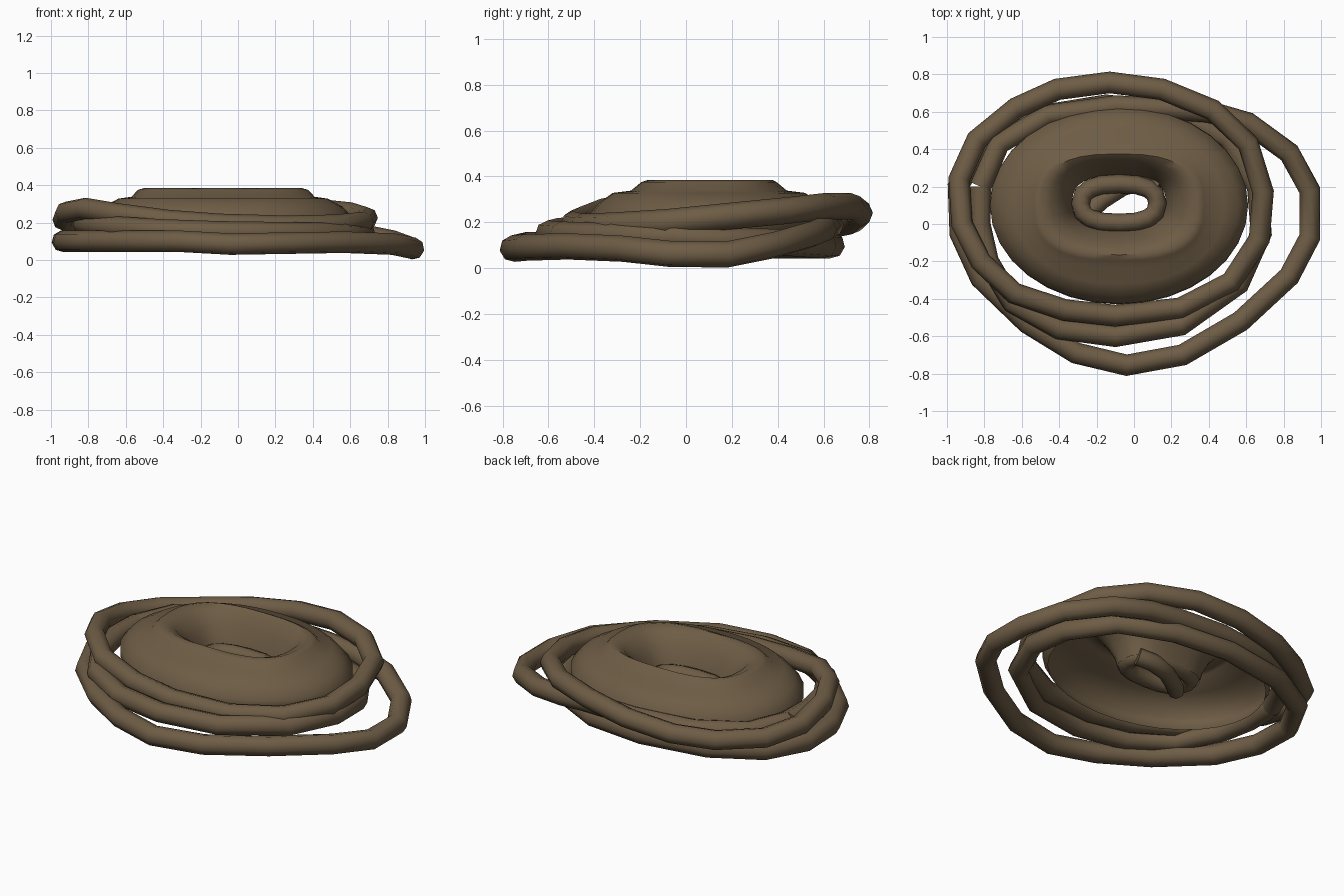
import bpy, bmesh, math

if "Cube" in bpy.data.objects:
    bpy.data.objects.remove(bpy.data.objects["Cube"])

mat = bpy.data.materials.new("rope brown")
mat.diffuse_color = (0.155, 0.108, 0.06, 1)
mat.use_nodes = True
mat.node_tree.nodes["Principled BSDF"].inputs["Base Color"].default_value = mat.diffuse_color


def finish(ob):
    ob.data.materials.clear()
    ob.data.materials.append(mat)
    bpy.ops.object.select_all(action='DESELECT')
    ob.select_set(True)
    bpy.context.view_layer.objects.active = ob
    bpy.ops.object.shade_smooth_by_angle(angle=math.radians(50))


def rope(name, pts, r=0.058, cyclic=False):
    """Sweep a round rope along a polyline."""
    cu = bpy.data.curves.new(name, 'CURVE')
    cu.dimensions = '3D'
    cu.bevel_depth = r
    cu.bevel_resolution = 2
    cu.use_fill_caps = True
    sp = cu.splines.new('POLY')
    sp.points.add(len(pts) - 1)
    for p, c in zip(sp.points, pts):
        p.co = (*c, 1)
    sp.use_cyclic_u = cyclic
    tmp = bpy.data.objects.new(name + "_path", cu)
    bpy.context.collection.objects.link(tmp)
    me = bpy.data.meshes.new_from_object(tmp.evaluated_get(bpy.context.evaluated_depsgraph_get()))
    bpy.data.objects.remove(tmp)
    ob = bpy.data.objects.new(name, me)
    bpy.context.collection.objects.link(ob)
    finish(ob)


# upper loose loop, sagging at its back left corner
rope("upper_loop", [
    (-.1, -.49, .19), (.25, -.45, .18), (.52, -.31, .185), (.67, -.08, .2),
    (.69, .17, .225), (.61, .43, .25), (.42, .61, .27), (.15, .72, .27),
    (-.13, .757, .24), (-.41, .72, .205), (-.63, .62, .185), (-.84, .45, .19),
    (-.935, .24, .215), (-.92, 0, .255), (-.82, -.2, .275), (-.64, -.37, .245),
    (-.37, -.46, .21)], cyclic=True)

# bottom loop, from under the back around the floor and up into the middle loop
rope("lower_loop", [
    (-.82, .2, .19), (-.72, .43, .19), (-.46, .58, .19), (-.1, .63, .19), (.2, .615, .185),
    (.4, .6, .17), (.61, .54, .145), (.83, .38, .1), (.94, .18, .06),
    (.94, -.07, .062), (.83, -.28, .085), (.57, -.52, .095), (.26, -.7, .09),
    (-.04, -.755, .085), (-.31, -.69, .1), (-.57, -.53, .1), (-.82, -.29, .1),
    (-.93, -.05, .1), (-.94, .2, .1), (-.82, .42, .1), (-.55, .57, .1),
    (-.15, .635, .1), (.2, .6, .1), (.5, .46, .11), (.66, .2, .12),
    (.68, -.05, .135), (.56, -.32, .14), (.25, -.54, .145), (-.1, -.6, .15),
    (-.4, -.56, .16), (-.65, -.42, .175), (-.78, -.2, .185), (-.825, 0, .19), (-.82, .2, .19)])

# packed inner coil: hollow mound with a funnel in the middle
# each ring: centre x, centre y, half width, half depth, height, squareness
RINGS = [
    (-.08, .1, .66, .5, .14, 2), (-.08, .1, .69, .53, .19, 2),
    (-.08, .1, .69, .525, .23, 2), (-.08, .1, .64, .48, .285, 2),
    (-.08, .1, .56, .42, .328, 2.2), (-.08, .1, .49, .34, .338, 2.5),
    (-.08, .1, .455, .295, .375, 2.7), (-.08, .105, .42, .27, .385, 2.7),
    (-.08, .11, .36, .235, .36, 2.6), (-.08, .115, .3, .2, .295, 2.6),
    (-.08, .115, .265, .16, .22, 2.6), (-.08, .115, .25, .145, .16, 2.6)]
N = 32
bm = bmesh.new()
loops = []


def squircle(cx, cy, a, b, z, e, n):
    pts = []
    for i in range(n):
        c, s = math.cos(2 * math.pi * i / n), math.sin(2 * math.pi * i / n)
        pts.append((cx + a * math.copysign(abs(c) ** (2 / e), c),
                    cy + b * math.copysign(abs(s) ** (2 / e), s), z))
    return pts


for prm in RINGS:
    loops.append([bm.verts.new(p) for p in squircle(*prm, N)])
for l0, l1 in zip(loops, loops[1:]):
    for i in range(N):
        j = (i + 1) % N
        bm.faces.new((l0[i], l0[j], l1[j], l1[i]))
me = bpy.data.meshes.new("coil_mound")
bm.to_mesh(me)
bm.free()
mound = bpy.data.objects.new("coil_mound", me)
bpy.context.collection.objects.link(mound)
finish(mound)

# small innermost turn with its loose tail crossing the opening
rope("inner_turn", squircle(-.08, .11, .205, .105, .18, 2.5, 16), 0.05, True)
rope("rope_tail", [(-.26, .05, .15), (-.17, .13, .13), (-.06, .2, .13),
                   (.06, .23, .13), (.14, .2, .15)], 0.05)
